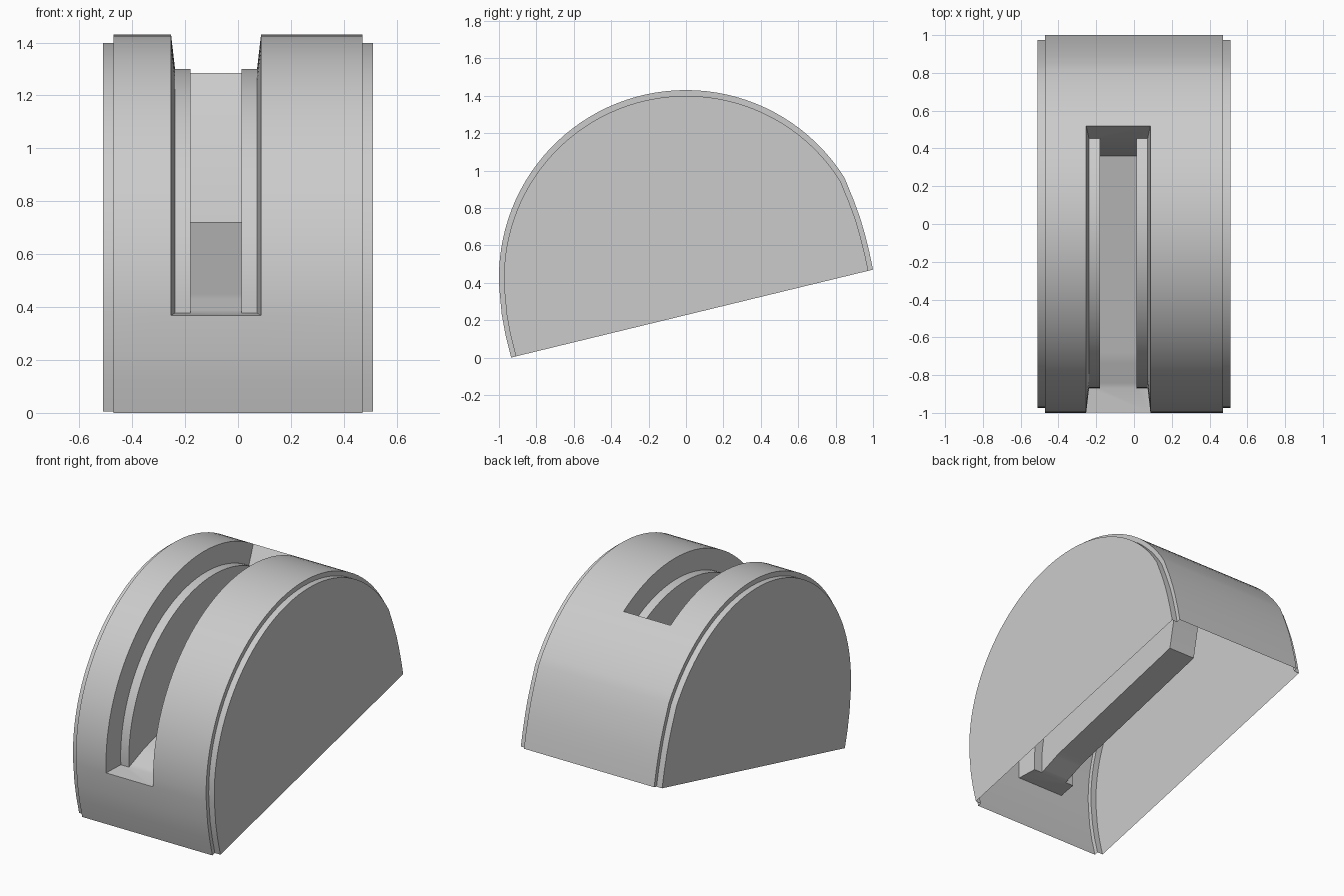
import bpy, bmesh
from math import sin, cos, radians

if "Cube" in bpy.data.objects:
    bpy.data.objects.remove(bpy.data.objects["Cube"])

CY, CZ = 0.0, 0.43            # centre of the domed profile
SX = -0.083                   # centre line of the slot
RIM, LEDGE_OUT, LEDGE_IN = 0.17, 0.155, 0.096   # slot half widths
N = 40                        # stations along the slot


def arc(a0, a1, n):
    return [(cos(radians(a0 + (a1 - a0) * i / n)),
             CZ + sin(radians(a0 + (a1 - a0) * i / n))) for i in range(n + 1)]


# side profile in (y, z): front foot, slot arc, rear shoulder
head = [(-0.935, 0.0), (-0.965, 0.12), (-0.985, 0.23)]
slot = arc(183.5, 58.7, N)
tail = arc(58.7, 32, 8)[1:] + [(0.897, 0.84), (0.93, 0.75), (0.955, 0.665), (0.98, 0.565), (1.0, 0.47)]
outer = head + slot + tail
inner = [(0.03 + (y - 0.03) * 0.974, 0.235 + (z - 0.235) * 0.974) for y, z in outer]

bm = bmesh.new()


def row(x, pts):
    return [bm.verts.new((x, y, z)) for y, z in pts]


def strip(a, b, skip=range(0)):
    for i in range(len(a) - 1):
        if i not in skip:
            bm.faces.new((a[i], a[i + 1], b[i + 1], b[i]))


# domed shell with stepped side plates, open underneath
rows = [row(-0.51, inner), row(-0.47, inner), row(-0.47, outer),
        row(SX - RIM, outer), row(SX + RIM, outer),
        row(0.47, outer), row(0.47, inner), row(0.51, inner)]
s0 = len(head)
for k in range(len(rows) - 1):
    strip(rows[k], rows[k + 1], range(s0, s0 + N) if k == 3 else range(0))
bm.faces.new(rows[0])
bm.faces.new(rows[-1])

# slot: sloped lead-in, curved ledge, deep channel with a straight floor
ledge = [(y * 0.87, CZ + (z - CZ) * 0.87) for y, z in slot]
f0, f1, f2 = ledge[0], (-0.71, 0.44), (0.36, 0.72)
floor = []
for i in range(N + 1):
    a, b, t = (f0, f1, i / 6) if i < 6 else (f1, f2, (i - 6) / (N - 6))
    floor.append((a[0] + (b[0] - a[0]) * t, a[1] + (b[1] - a[1]) * t))
left_rim, right_rim = rows[3][s0:s0 + N + 1], rows[4][s0:s0 + N + 1]
cols = [left_rim, row(SX - LEDGE_OUT, ledge), row(SX - LEDGE_IN, ledge), row(SX - LEDGE_IN, floor),
        row(SX + LEDGE_IN, floor), row(SX + LEDGE_IN, ledge), row(SX + LEDGE_OUT, ledge), right_rim]
for a, b in zip(cols, cols[1:]):
    strip(a, b)
# slot end walls
for e in (0, N):
    c = [col[e] for col in cols]
    bm.faces.new((c[0], c[1], c[2], c[5], c[6], c[7]))
    if e:
        bm.faces.new(c[2:6])
bmesh.ops.remove_doubles(bm, verts=bm.verts, dist=0.0005)

# outward normals
bmesh.ops.recalc_face_normals(bm, faces=bm.faces)
cap = max(bm.faces, key=lambda f: f.calc_center_median().x)
if cap.normal.x < 0:
    bmesh.ops.reverse_faces(bm, faces=bm.faces)

mesh = bpy.data.meshes.new("slotted_dome_shell")
bm.to_mesh(mesh)
bm.free()
shell = bpy.data.objects.new("slotted_dome_shell", mesh)
bpy.context.collection.objects.link(shell)
bpy.context.view_layer.objects.active = shell
shell.select_set(True)
bpy.ops.object.shade_smooth_by_angle(angle=radians(50))
